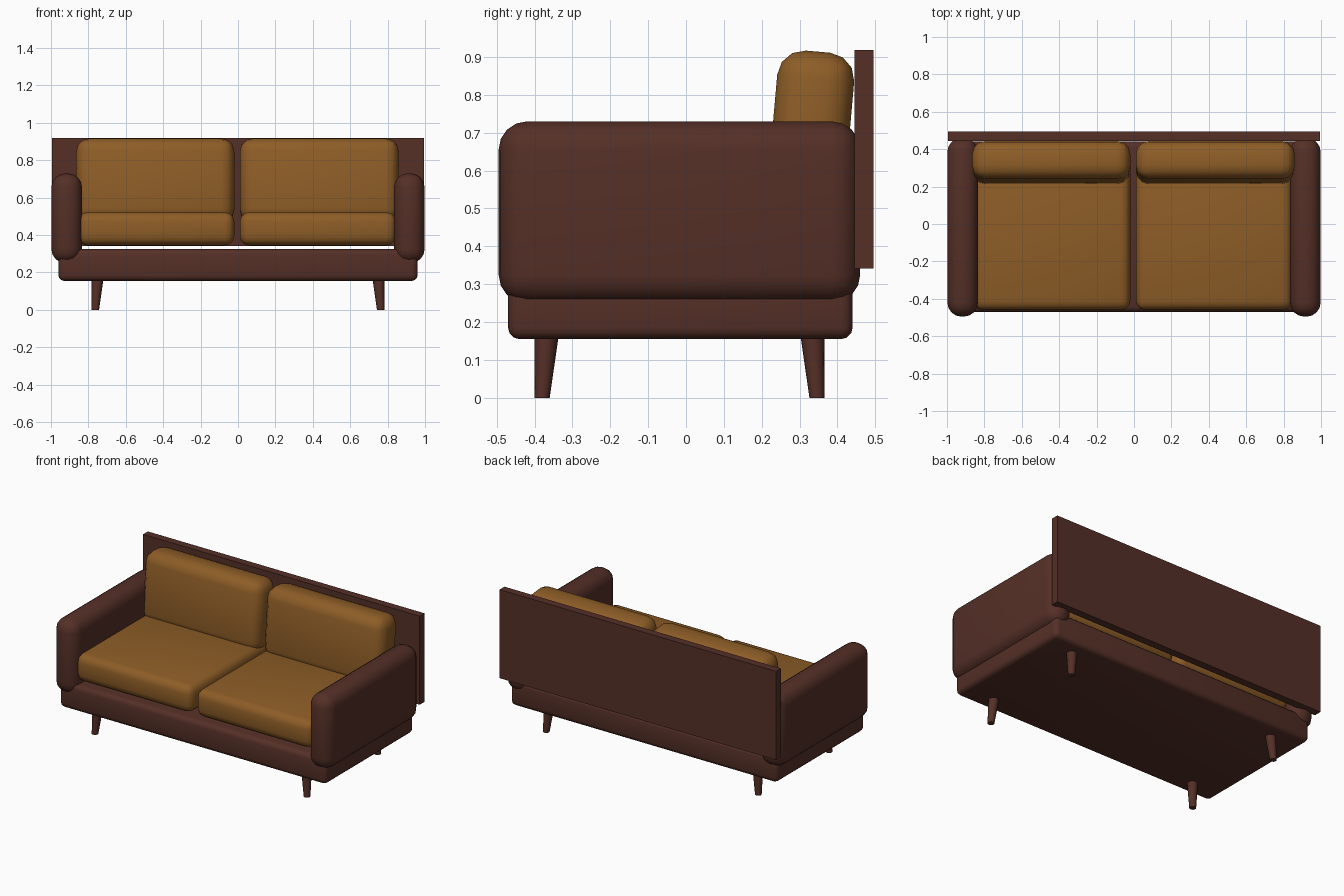
import bpy
import bmesh
import math
from mathutils import Vector

default_cube = bpy.data.objects.get("Cube")
if default_cube:
    bpy.data.objects.remove(default_cube, do_unlink=True)


def make_material(name, colour):
    mat = bpy.data.materials.new(name)
    mat.use_nodes = True
    mat.diffuse_color = colour
    mat.node_tree.nodes["Principled BSDF"].inputs["Base Color"].default_value = colour
    return mat


BROWN = make_material("dark brown", (0.09, 0.029, 0.02, 1))
OCHRE = make_material("ochre fabric", (0.27, 0.11, 0.02, 1))


def finish(bm, name, mat):
    mesh = bpy.data.meshes.new(name)
    bm.to_mesh(mesh)
    bm.free()
    mesh.materials.append(mat)
    obj = bpy.data.objects.new(name, mesh)
    bpy.context.collection.objects.link(obj)
    return obj


def smooth(obj):
    bpy.ops.object.select_all(action="DESELECT")
    obj.select_set(True)
    bpy.context.view_layer.objects.active = obj
    bpy.ops.object.shade_smooth_by_angle(angle=math.radians(40))


def block(name, mat, low, high, radius=0, segments=3, tilt=0):
    """Box between two corners, with rounded edges and a lean about x."""
    low, high = Vector(low), Vector(high)
    size = high - low
    bm = bmesh.new()
    bmesh.ops.create_cube(bm, size=1)
    bmesh.ops.scale(bm, vec=size, verts=bm.verts)
    if radius:
        bmesh.ops.bevel(bm, geom=bm.edges[:], offset=radius, segments=segments,
                        profile=0.5, affect="EDGES")
    obj = finish(bm, name, mat)
    obj.location = (low + high) / 2
    obj.rotation_euler.x = tilt
    if radius:
        smooth(obj)
    return obj


def leg(name, x, y):
    """Tapered round leg, its foot shifted towards the outer corner."""
    height, top_r, foot_r = 0.18, 0.033, 0.02
    bm = bmesh.new()
    bmesh.ops.create_cone(bm, cap_ends=True, segments=16, radius1=foot_r,
                          radius2=top_r, depth=height)
    shift = top_r - foot_r
    for v in bm.verts:
        if v.co.z < 0:
            v.co.x += math.copysign(shift, x)
            v.co.y += math.copysign(shift, y)
    obj = finish(bm, name, BROWN)
    obj.location = (x, y, height / 2)
    smooth(obj)


# Frame and backboard
block("base", BROWN, (-0.96, -0.47, 0.155), (0.96, 0.44, 0.325), 0.03)
block("backboard", BROWN, (-0.995, 0.445, 0.342), (0.995, 0.495, 0.918))

# Arms, cushions and legs on both sides
for side, sign in (("left", 1), ("right", -1)):
    xs = sorted((sign * 0.834, sign * 0.998))
    block(side + "_arm", BROWN, (xs[0], -0.495, 0.25), (xs[1], 0.46, 0.73), 0.075, 4)

    xs = sorted((sign * 0.85 - 0.005, sign * 0.015 - 0.005))
    block(side + "_seat_cushion", OCHRE, (xs[0], -0.46, 0.345), (xs[1], 0.39, 0.522), 0.05)

    xs = sorted((sign * 0.862 - 0.003, sign * 0.015 - 0.005))
    block(side + "_back_cushion", OCHRE, (xs[0], 0.227, 0.465), (xs[1], 0.431, 0.915),
          0.07, 3, math.radians(-5))

    leg(side + "_front_leg", sign * 0.75, -0.367)
    leg(side + "_back_leg", sign * 0.75, 0.333)
